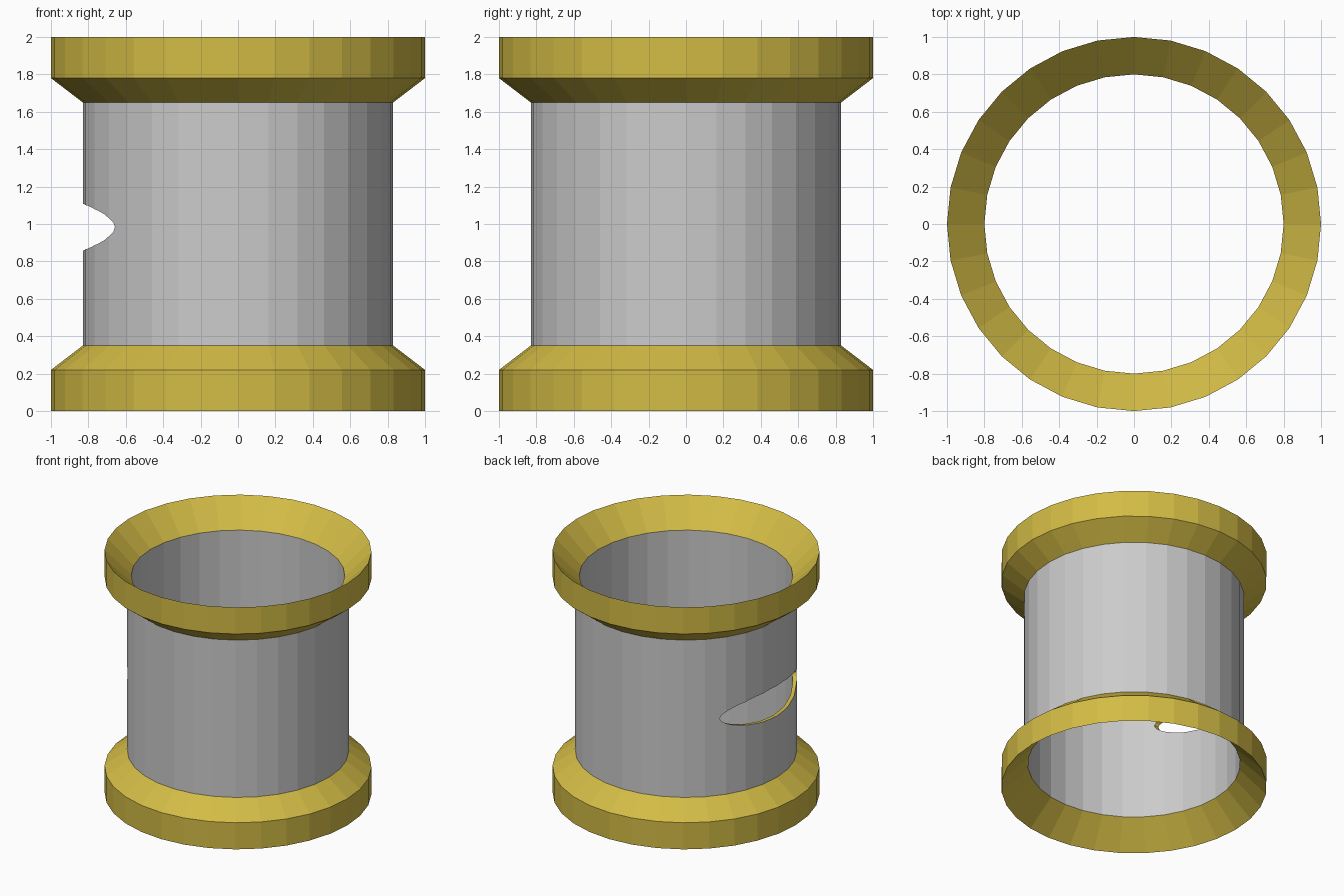
import bpy, bmesh
from math import sin, cos, pi

if "Cube" in bpy.data.objects:
    bpy.data.objects.remove(bpy.data.objects["Cube"])

SIDES = 32
GREY, GOLD = 0, 1

gold = bpy.data.materials.new("gold_rim")
gold.diffuse_color = (0.65, 0.5, 0.06, 1)
gold.use_nodes = True
gold.node_tree.nodes["Principled BSDF"].inputs["Base Color"].default_value = gold.diffuse_color


def make_object(name, rings, materials, cap=False):
    """Join equal-length rings of points in sequence; cap the ends or close the loop."""
    bm = bmesh.new()
    loops = [[bm.verts.new(p) for p in ring] for ring in rings]
    count = len(loops)
    for i in range(count - 1 if cap else count):
        a, b = loops[i], loops[(i + 1) % count]
        for j in range(SIDES):
            k = (j + 1) % SIDES
            bm.faces.new((a[j], a[k], b[k], b[j])).material_index = materials[i]
    if cap:
        for loop in (loops[0], loops[-1]):
            bm.faces.new(loop).material_index = materials[0]
    bmesh.ops.recalc_face_normals(bm, faces=bm.faces)
    mesh = bpy.data.meshes.new(name)
    bm.to_mesh(mesh)
    bm.free()
    mesh.materials.append(None)
    mesh.materials.append(gold)
    obj = bpy.data.objects.new(name, mesh)
    bpy.context.collection.objects.link(obj)
    return obj


angles = [2 * pi * j / SIDES for j in range(SIDES)]

# Hollow spool: lower half of the wall section, mirrored for the upper half
lower = [(0.8, 0.2), (1.0, 0.0), (1.0, 0.22), (0.83, 0.35)]
profile = lower + [(r, 2 - z) for r, z in reversed(lower)]
spool = make_object(
    "spool",
    [[(r * cos(a), r * sin(a), z) for a in angles] for r, z in profile],
    [GOLD, GOLD, GOLD, GREY, GOLD, GOLD, GOLD, GREY])

# Oval slot through the left wall, with gold cut edges
cutter = make_object(
    "slot_cutter",
    [[(x, 0.5 * cos(a), 0.983 + 0.125 * sin(a)) for a in angles] for x in (-1.2, -0.3)],
    [GOLD], cap=True)
cutter.hide_render = True
cutter.hide_viewport = True

slot = spool.modifiers.new("slot", 'BOOLEAN')
slot.operation = 'DIFFERENCE'
slot.solver = 'EXACT'
slot.material_mode = 'INDEX'
slot.object = cutter
